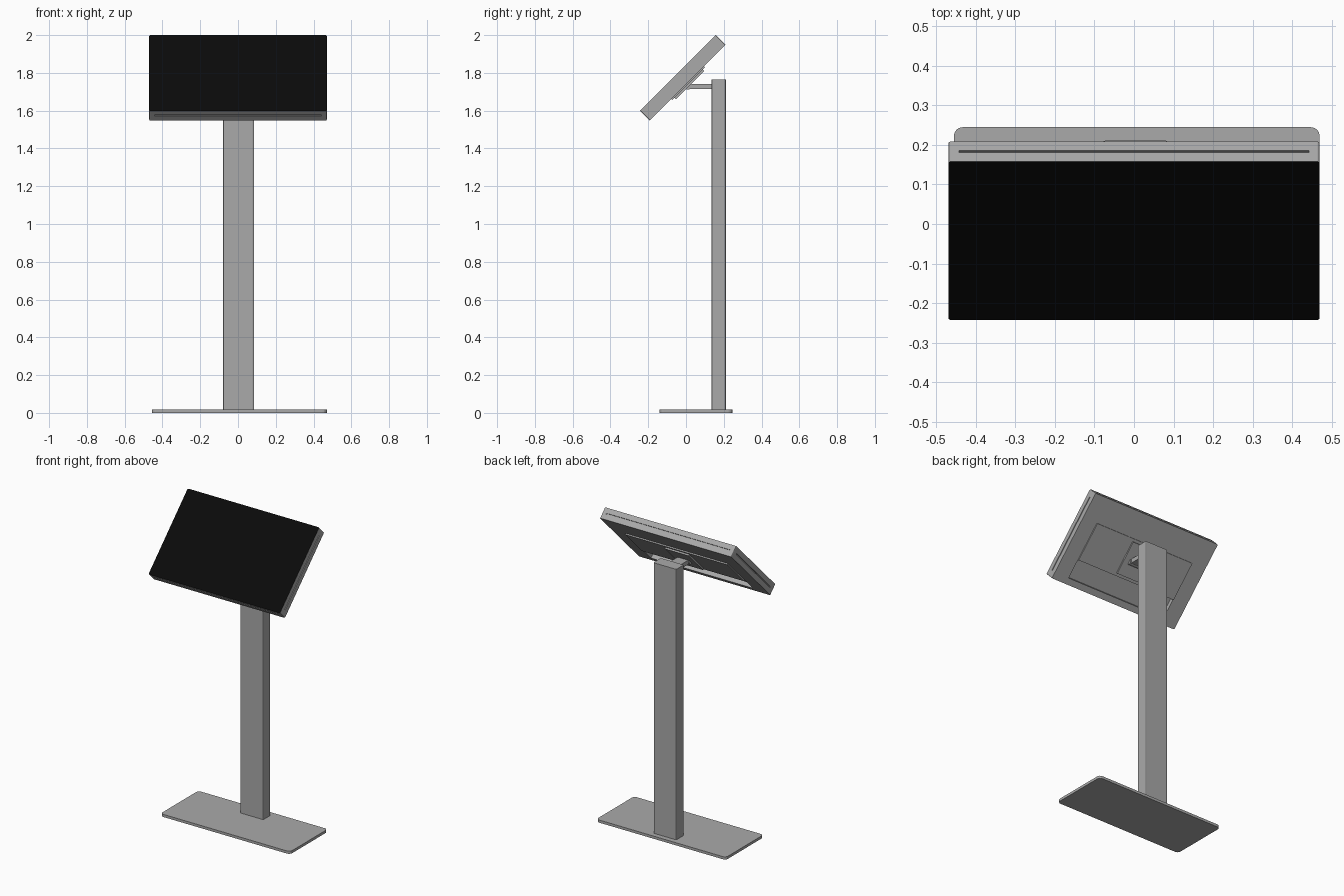
import bpy, bmesh, math
from mathutils import Matrix, Vector

if "Cube" in bpy.data.objects:
    bpy.data.objects.remove(bpy.data.objects["Cube"])


def material(name, rgb):
    m = bpy.data.materials.new(name)
    m.diffuse_color = (*rgb, 1)
    m.use_nodes = True
    m.node_tree.nodes["Principled BSDF"].inputs["Base Color"].default_value = m.diffuse_color
    return m


GREY = material("satin grey", (0.40, 0.40, 0.40))
BLACK = material("screen black", (0.003, 0.003, 0.003))


def box(name, lo, hi, bevel=0.0, axis=2, segs=1):
    """Box from lo to hi; optionally bevel only the edges parallel to axis."""
    bm = bmesh.new()
    bmesh.ops.create_cube(bm, size=1)
    for v in bm.verts:
        v.co = Vector([(a + b) / 2 + c * (b - a) for a, b, c in zip(lo, hi, v.co)])
    if bevel:
        edges = []
        for e in bm.edges:
            d = (e.verts[1].co - e.verts[0].co).normalized()
            if abs(d[axis]) > 0.99:
                edges.append(e)
        bmesh.ops.bevel(bm, geom=edges, offset=bevel, segments=segs,
                        profile=0.5, affect='EDGES')
    me = bpy.data.meshes.new(name)
    bm.to_mesh(me)
    bm.free()
    me.materials.append(GREY)
    ob = bpy.data.objects.new(name, me)
    bpy.context.collection.objects.link(ob)
    return ob


def cut(target, lo, hi):
    """Subtract a box from target and remove the cutter."""
    c = box("cutter", lo, hi)
    c.hide_render = True
    m = target.modifiers.new("cut", 'BOOLEAN')
    m.operation = 'DIFFERENCE'
    m.solver = 'EXACT'
    m.object = c
    bpy.context.view_layer.objects.active = target
    bpy.ops.object.modifier_apply(modifier=m.name)
    bpy.data.objects.remove(c)


# Floor plate and column
box("base_plate", (-0.456, -0.14, 0), (0.47, 0.245, 0.017), 0.022, 2, 4)
box("column", (-0.079, 0.135, 0.015), (0.086, 0.212, 1.765), 0.008, 2, 2)

# Horizontal arm with its hinge
box("arm", (-0.035, 0.0, 1.715), (0.041, 0.137, 1.742))
bm = bmesh.new()
bmesh.ops.create_cone(bm, cap_ends=True, segments=20, radius1=0.017, radius2=0.017,
                      depth=0.09,
                      matrix=Matrix.Translation((0.003, 0.01, 1.728)) @ Matrix.Rotation(math.pi / 2, 4, 'Y'))
me = bpy.data.meshes.new("hinge")
bm.to_mesh(me)
bm.free()
me.materials.append(GREY)
bpy.context.collection.objects.link(bpy.data.objects.new("hinge", me))

# Display, modelled upright (local -y is the screen, +y the rear), then tilted
W, H, T = 0.47, 0.2835, 0.036
display = box("display_housing", (-W, -T, -H), (W, T, H), 0.006, 1, 2)
g, d = 0.0035, 0.006
for s in (-1, 1):
    # Long grooves around the four narrow sides
    a, b = sorted((s * (H - d), s * (H + 0.02)))
    cut(display, (-0.443, -g, a), (0.443, g, b))
    a, b = sorted((s * (W - d), s * (W + 0.02)))
    cut(display, (a, -g, -0.245), (b, g, 0.245))
# Connector bay low on the rear
cut(display, (-0.365, 0.01, -0.244), (0.365, T + 0.05, -0.122))

# Black glass on the front face
display.data.materials.clear()
for m in (GREY, BLACK):
    display.data.materials.append(m)
for p in display.data.polygons:
    p.material_index = 1 if p.normal.y < -0.9 and p.center.y < -T + 0.001 else 0

# Raised rear cover and mounting plate
rear = box("rear_cover", (-0.365, T - 0.004, -0.122), (0.365, T + 0.008, 0.122))
mount = box("mounting_plate", (-0.085, T, -0.105), (0.085, T + 0.018, 0.105))

tilt = Matrix.Translation((0, -0.017, 1.774)) @ Matrix.Rotation(-math.pi / 4, 4, 'X')
for ob in (display, rear, mount):
    ob.data.transform(tilt)
